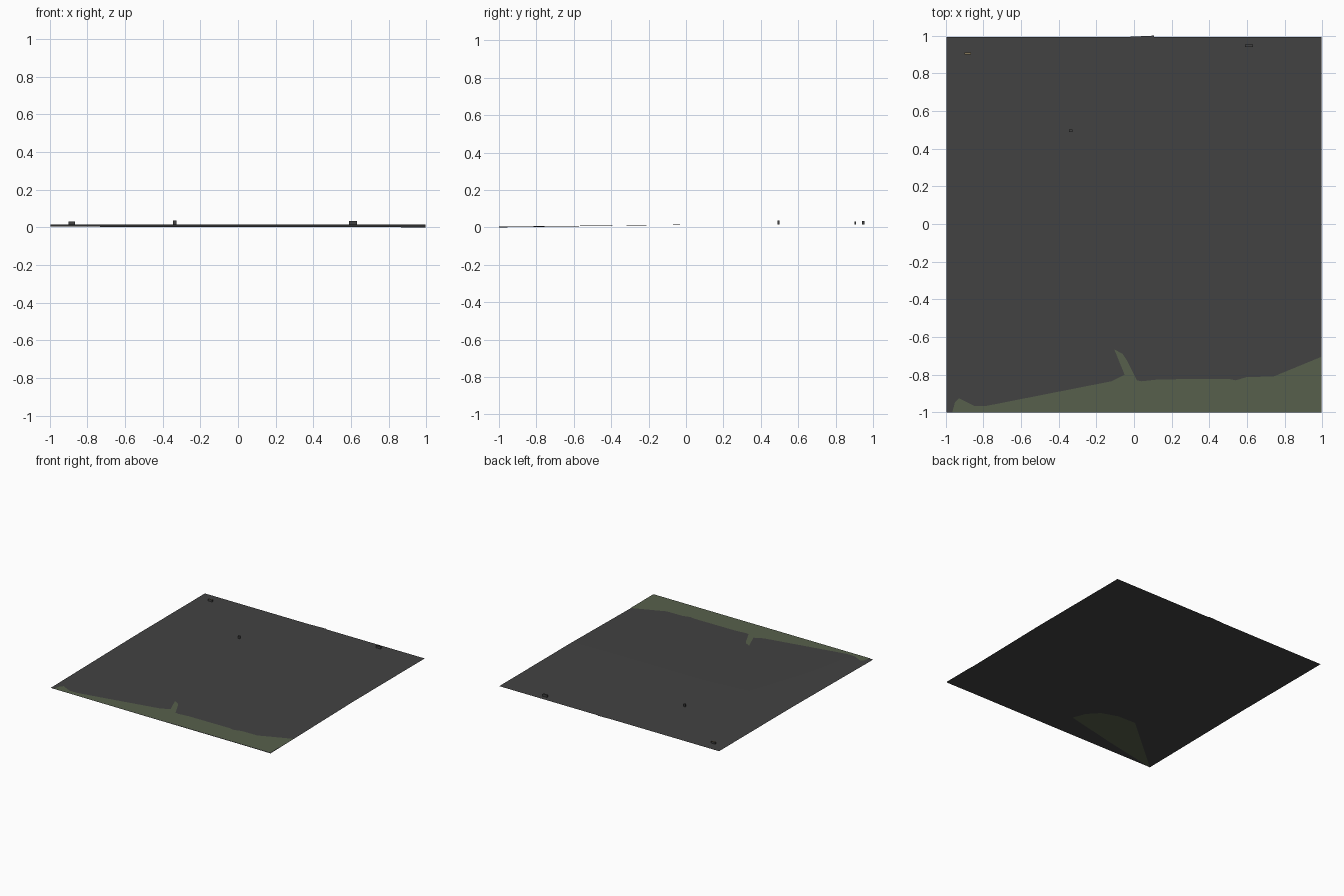
import bpy, bmesh

if "Cube" in bpy.data.objects:
    bpy.data.objects.remove(bpy.data.objects["Cube"])

def material(name, rgb):
    m = bpy.data.materials.new(name)
    m.diffuse_color = (*rgb, 1)
    m.use_nodes = True
    m.node_tree.nodes["Principled BSDF"].inputs["Base Color"].default_value = m.diffuse_color
    return m

GREY = material("dark ground grey", (0.055, 0.055, 0.055))
GREEN = material("murky green", (0.095, 0.118, 0.072))
TAN = material("tan roof", (0.24, 0.19, 0.10))

def finish(name, bm, *mats):
    me = bpy.data.meshes.new(name)
    bm.to_mesh(me)
    bm.free()
    for m in mats:
        me.materials.append(m)
    ob = bpy.data.objects.new(name, me)
    bpy.context.collection.objects.link(ob)
    return ob

def sheet(name, points, z, mat):
    bm = bmesh.new()
    f = bm.faces.new([bm.verts.new((x, y, z)) for x, y in points])
    f.normal_update()
    if f.normal.z < 0:
        f.normal_flip()
    bmesh.ops.triangulate(bm, faces=[f])
    return finish(name, bm, mat)

W = 0.995          # half width of the ground
PLATEAU = 0.0155   # height of the level rear half

# Shoreline, left to right, including the narrow inlet
left_shore = [(-0.965, -1), (-0.95, -0.945), (-0.93, -0.925), (-0.85, -0.965),
              (-0.78, -0.965), (-0.12, -0.835), (-0.05, -0.8)]
inlet = [(-0.105, -0.665), (-0.06, -0.69), (-0.04, -0.72), (0.0, -0.8)]
right_shore = [(0.015, -0.83), (0.04, -0.835), (0.13, -0.825), (0.5, -0.822),
               (0.54, -0.83), (0.6, -0.812), (0.74, -0.81), (W, -0.705)]

def shore(x):
    pts = [(-1, -1), (-0.78, -0.965), (-0.12, -0.835), (0.6, -0.815), (0.74, -0.81), (1, -0.703)]
    for (x0, y0), (x1, y1) in zip(pts, pts[1:]):
        if x <= x1:
            return y0 + (y1 - y0) * (x - x0) / (x1 - x0)
    return pts[-1][1]

def height(x, y):
    d = y - shore(x)
    if d < 0:
        return max(0, 0.004 + 0.0135 * d)
    return 0.004 + (PLATEAU - 0.004) * min(1, d / (0.07 - shore(x)))

# Ground: level at the back, sloping down below the water at the front
bm = bmesh.new()
bmesh.ops.create_grid(bm, x_segments=50, y_segments=50, size=1)
for v in bm.verts:
    v.co.x *= W
    v.co.y = -1 + (v.co.y + 1) * 0.9965
    v.co.z = height(v.co.x, v.co.y)
ground = finish("ground", bm, GREY)
for p in ground.data.polygons:
    p.use_smooth = True

# Slight bulge of the rear edge
sheet("rear_edge_bulge", [(-0.02, 0.99), (0.105, 0.99), (0.105, 1), (-0.02, 0.994)],
      PLATEAU + 0.0005, GREY)

# Water over the low front, and its part running underneath the bank
sheet("water", left_shore + inlet + right_shore + [(W, -1)], 0.0065, GREEN)
sheet("water_under_bank", [(-W, -1), (-0.53, -0.905), (-0.07, -0.8), (-0.11, -0.695),
                           (-0.19, -0.61), (-0.32, -0.565), (-0.48, -0.56)], 0.0025, GREEN)

# Small blocks standing on the plateau
def block(name, x, y, sx, sy, top, roof):
    bm = bmesh.new()
    bmesh.ops.create_cube(bm, size=1)
    h = top - PLATEAU
    for v in bm.verts:
        v.co = (x + v.co.x * sx, y + v.co.y * sy, PLATEAU + (v.co.z + 0.5) * h)
    bm.normal_update()
    for f in bm.faces:
        f.material_index = 1 if f.normal.z > 0.9 else 0
    finish(name, bm, GREY, roof)

block("left_block", -0.883, 0.905, 0.036, 0.010, 0.031, TAN)
block("right_block", 0.61, 0.947, 0.042, 0.013, 0.034, GREY)
block("middle_block", -0.335, 0.495, 0.018, 0.012, 0.036, GREY)
